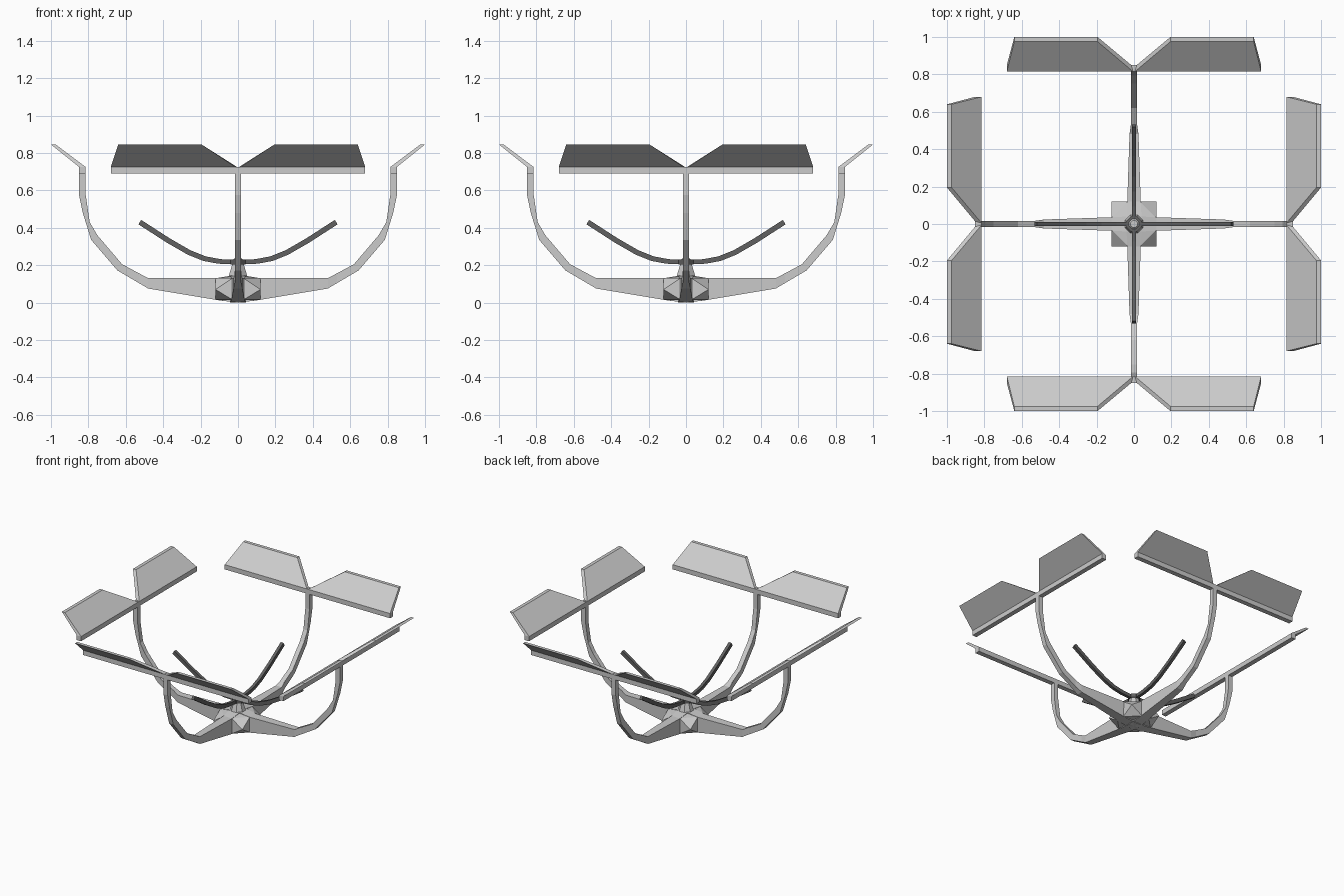
import bpy, bmesh
from math import pi
from mathutils import Matrix

cube = bpy.data.objects.get("Cube")
if cube:
    bpy.data.objects.remove(cube, do_unlink=True)


def material(name, value):
    m = bpy.data.materials.new(name)
    m.use_nodes = True
    color = (value, value, value, 1)
    m.diffuse_color = color
    m.node_tree.nodes["Principled BSDF"].inputs["Base Color"].default_value = color
    return m


light = material("light grey metal", 0.6)
dark = material("dark grey metal", 0.12)


def add_object(name, bm, mat, turn=0):
    bmesh.ops.recalc_face_normals(bm, faces=bm.faces)
    bm.transform(Matrix.Rotation(turn * pi / 2, 4, 'Z'))
    mesh = bpy.data.meshes.new(name)
    bm.to_mesh(mesh)
    bm.free()
    mesh.materials.append(mat)
    ob = bpy.data.objects.new(name, mesh)
    bpy.context.collection.objects.link(ob)
    return ob


def loft(rings):
    """Skin a list of four-cornered rings and cap the ends."""
    bm = bmesh.new()
    loops = [[bm.verts.new(p) for p in ring] for ring in rings]
    for a, b in zip(loops, loops[1:]):
        for i in range(4):
            j = (i + 1) % 4
            bm.faces.new((a[i], a[j], b[j], b[i]))
    bm.faces.new(loops[0])
    bm.faces.new(loops[-1])
    return bm


def beam(stations):
    """Beam from (inner x, inner z, outer x, outer z, half width) stations."""
    return loft([((a, -w, b), (a, w, b), (c, w, d), (c, -w, d))
                 for a, b, c, d, w in stations])


def hull(points):
    bm = bmesh.new()
    for p in points:
        bm.verts.new(p)
    bmesh.ops.convex_hull(bm, input=bm.verts)
    return bm


# Wide tapered foot, then the slim curved arm
FOOT = [(0, .15, 0, .0, .042), (.12, .13, .09, .01, .036),
        (.48, .13, .48, .075, .024), (.53, .155, .53, .105, .017)]
ARM = [(.48, .13, .48, .075, .017), (.62, .205, .645, .172, .017),
       (.752, .36, .785, .335, .017), (.793, .43, .83, .48, .017),
       (.815, .58, .85, .575, .017), (.815, .7, .85, .7, .017)]
# Dark bowed strip
STRIP = [(0, .215), (.1, .22), (.18, .235), (.26, .267), (.37, .33), (.525, .43)]
# Slanted panel section: x, z, and its span along y
PANEL = [(.815, .725, .005, .68), (.85, .725, .015, .68),
         (1.0, .845, .195, .64), (.975, .845, .195, .64)]

sides = ("left", "back", "right", "front")
for turn, side in enumerate(sides):
    add_object(side + "_foot", beam(FOOT), light, turn)
    add_object(side + "_arm", beam(ARM), light, turn)
    add_object(side + "_strip", beam(
        [(x - .007 * (x > 0), z + .012, x + .007 * (x > 0), z - .012, .011)
         for x, z in STRIP]), dark, turn)

    # Rail across the top of the arm
    rail = beam([(.815, .725, .85, .725, .68), (.815, .69, .85, .69, .68)])
    add_object(side + "_rail", rail, light, turn)

    # Pair of mirrored panels
    for s, label in ((1, "a"), (-1, "b")):
        panel = loft([[(x, s * inner, z) for x, z, inner, outer in PANEL],
                      [(x, s * outer, z) for x, z, inner, outer in PANEL]])
        add_object(side + "_panel_" + label, panel, light, turn)

    # Pointed corner between two feet
    corner = hull([(0, 0, .15), (0, 0, .01), (.12, .12, .07),
                   (.12, .03, .13), (.03, .12, .13),
                   (.12, .03, .015), (.03, .12, .015)])
    add_object(side + "_corner_spike", corner, light, turn)


def cone(name, r1, r2, z1, z2, mat):
    bm = bmesh.new()
    bmesh.ops.create_cone(bm, cap_ends=True, segments=8, radius1=r1, radius2=r2,
                          depth=z2 - z1,
                          matrix=Matrix.Translation((0, 0, (z1 + z2) / 2))
                          @ Matrix.Rotation(pi / 8, 4, 'Z'))
    add_object(name, bm, mat)


# Central hub with its dark collar and cap
cone("hub", .06, .032, .12, .21, light)
cone("hub_collar", .043, .043, .203, .23, dark)
cone("hub_cap", .028, .02, .23, .238, light)
